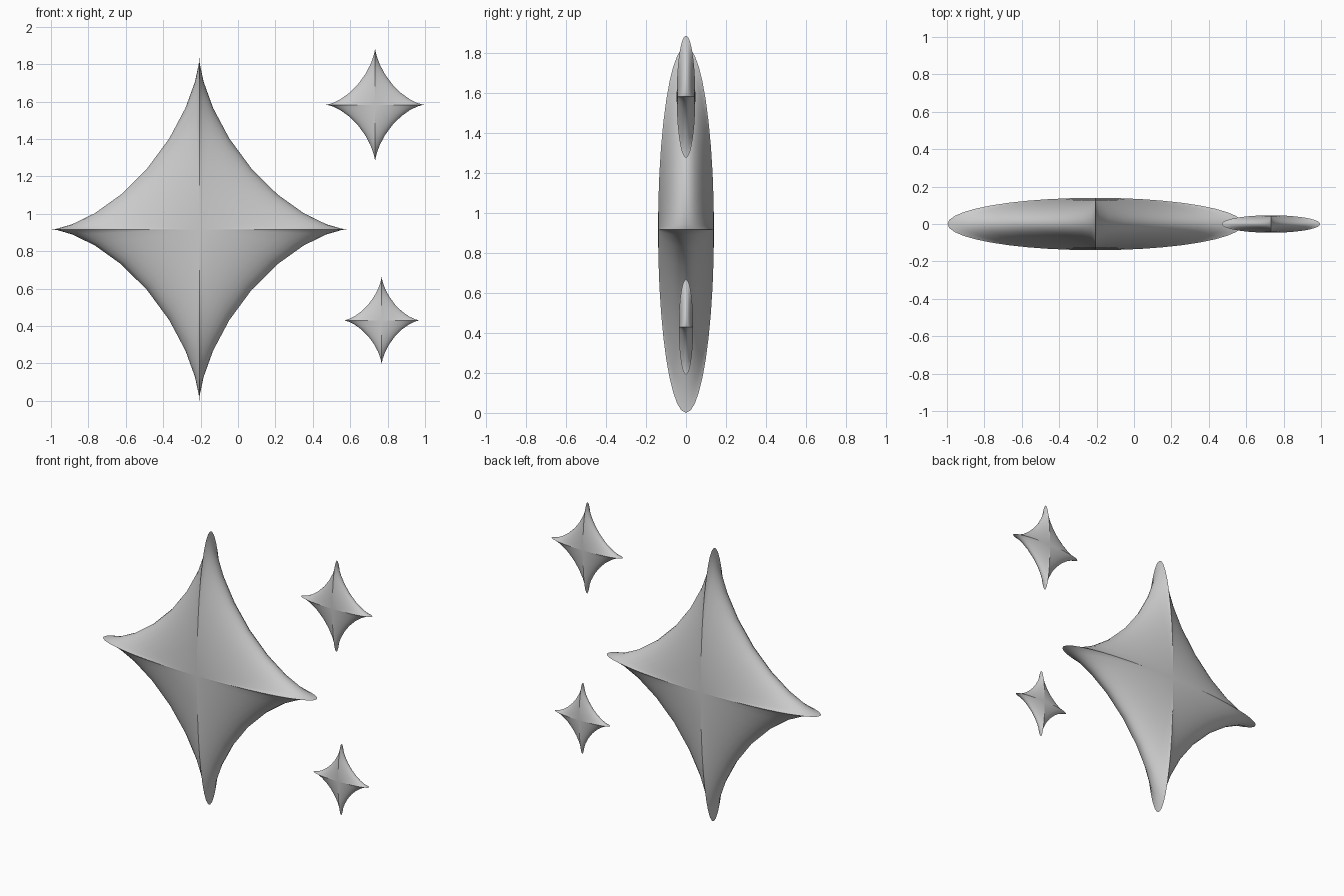
import bpy, bmesh
from math import sin, cos, pi, radians, copysign

if "Cube" in bpy.data.objects:
    bpy.data.objects.remove(bpy.data.objects["Cube"])

SEGMENTS, RINGS = 40, 20
A, B, C = 0.79, 0.917, 0.14   # half width, half height, half depth of the large star


def cube(v):
    return copysign(abs(v) ** 3, v)


def sparkle(name, x, z, scale):
    """Puffed four-point star: astroid outline from the front, ellipse from the side."""
    bm = bmesh.new()
    front = bm.verts.new((0, -C * scale, 0))
    back = bm.verts.new((0, C * scale, 0))
    loops = []
    for i in range(1, RINGS):
        p = pi * i / RINGS
        r, y = sin(p) * scale, -cos(p) * C * scale
        loops.append([bm.verts.new((A * r * cube(cos(2 * pi * j / SEGMENTS)), y,
                                    B * r * cube(sin(2 * pi * j / SEGMENTS))))
                      for j in range(SEGMENTS)])
    for j in range(SEGMENTS):
        k = (j + 1) % SEGMENTS
        bm.faces.new((front, loops[0][j], loops[0][k]))
        bm.faces.new((back, loops[-1][k], loops[-1][j]))
        for a, b in zip(loops, loops[1:]):
            bm.faces.new((a[j], b[j], b[k], a[k]))
    bmesh.ops.recalc_face_normals(bm, faces=bm.faces)
    mesh = bpy.data.meshes.new(name)
    bm.to_mesh(mesh)
    bm.free()
    obj = bpy.data.objects.new(name, mesh)
    obj.location = (x, 0, z)
    bpy.context.collection.objects.link(obj)
    # smooth body with crisp ridges toward the tips
    bpy.ops.object.select_all(action='DESELECT')
    obj.select_set(True)
    bpy.context.view_layer.objects.active = obj
    bpy.ops.object.shade_smooth_by_angle(angle=radians(40))
    return obj


# One large star and two small companions on its right
sparkle("large_star", -0.207, 0.917, 1.0)
sparkle("upper_small_star", 0.733, 1.583, 0.333)
sparkle("lower_small_star", 0.768, 0.43, 0.259)
